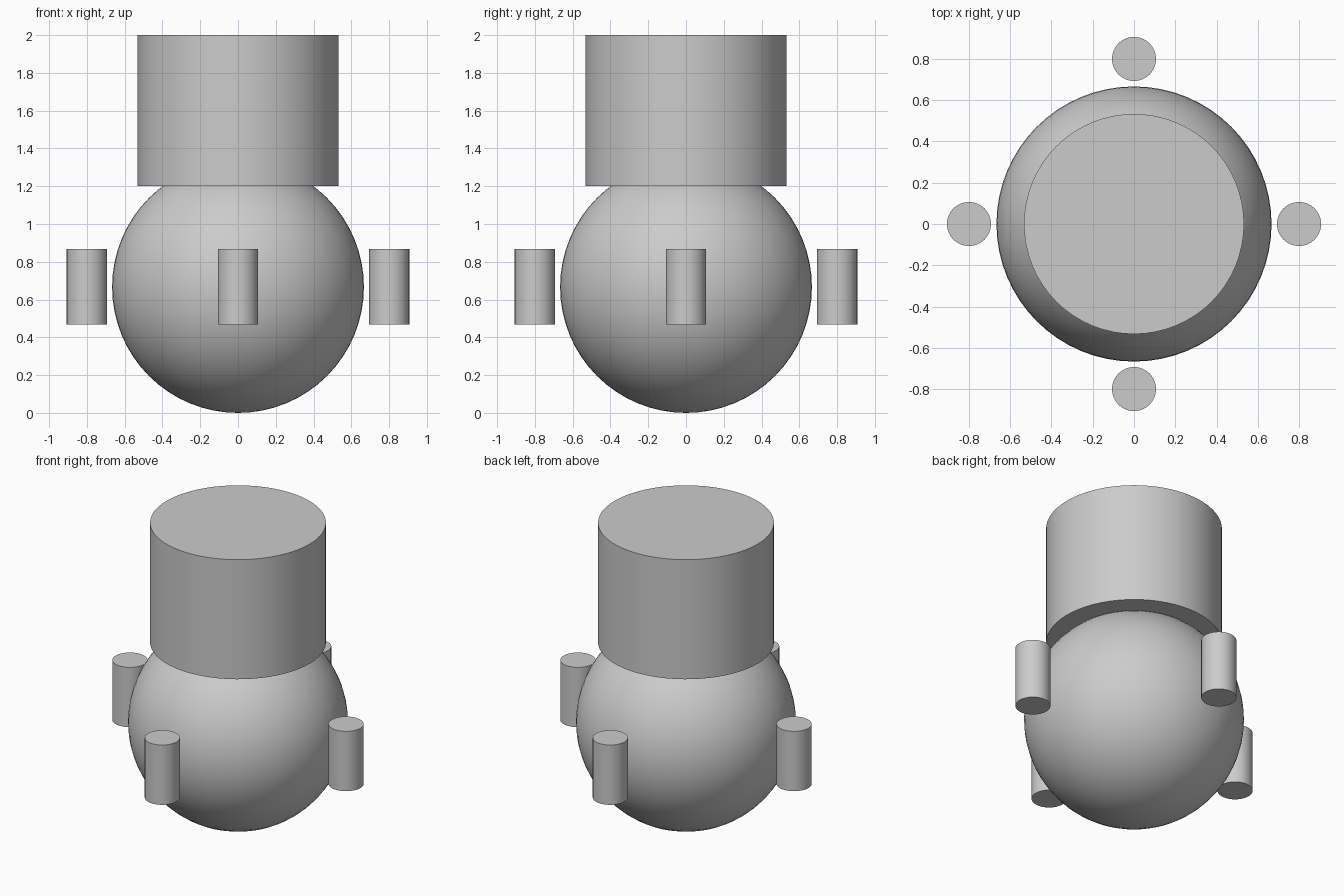
import bpy
from math import cos, sin, pi, radians

cube = bpy.data.objects.get("Cube")
if cube:
    bpy.data.objects.remove(cube, do_unlink=True)

grey = bpy.data.materials.new("plain_grey")
grey.use_nodes = True
colour = (0.6, 0.6, 0.6, 1)
grey.diffuse_color = colour
grey.node_tree.nodes["Principled BSDF"].inputs["Base Color"].default_value = colour

UNIT = 2 / 15  # the whole model is fifteen units tall


def finish(name):
    obj = bpy.context.object
    obj.name = name
    obj.data.materials.append(grey)
    bpy.ops.object.shade_smooth_by_angle(angle=radians(30))


def cylinder(name, radius, height, centre):
    bpy.ops.mesh.primitive_cylinder_add(
        vertices=64, radius=radius * UNIT, depth=height * UNIT,
        location=[c * UNIT for c in centre])
    finish(name)


# Round body resting on the ground
bpy.ops.mesh.primitive_uv_sphere_add(
    segments=64, ring_count=32, radius=5 * UNIT, location=(0, 0, 5 * UNIT))
finish("round_body")

# Wide drum sunk slightly into the top of the body
cylinder("top_drum", 4, 6, (0, 0, 12))

# Four free-standing posts around the middle of the body
for i, side in enumerate(("left", "back", "right", "front")):
    a = i * pi / 2
    cylinder(side + "_post", 0.8, 3, (6 * cos(a), 6 * sin(a), 5))
